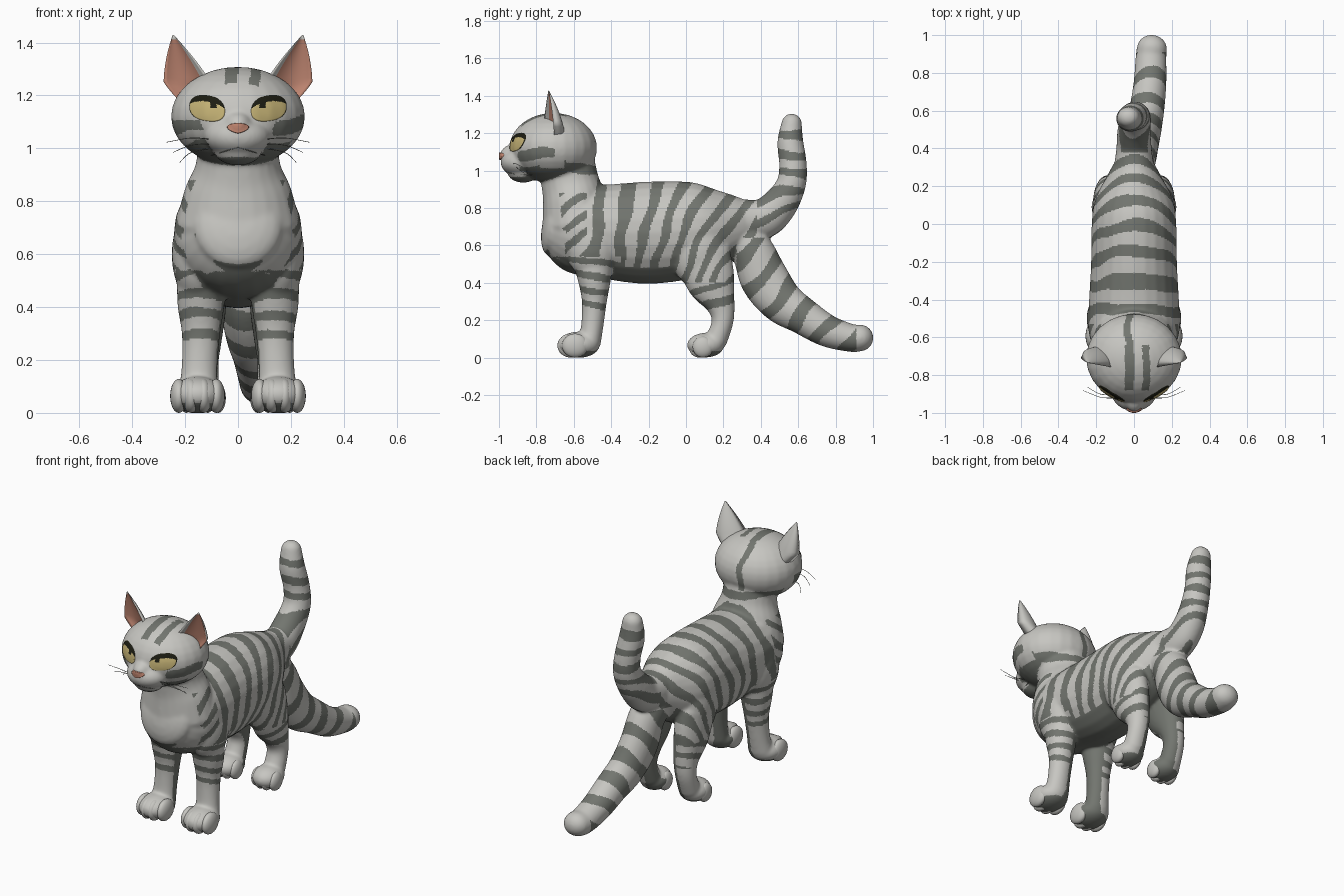
import bpy, bmesh, math
from math import sin, cos, pi
from mathutils import Vector, Matrix
from mathutils.bvhtree import BVHTree

if "Cube" in bpy.data.objects:
    bpy.data.objects.remove(bpy.data.objects["Cube"])


def mat(name, *c):
    m = bpy.data.materials.new(name)
    m.diffuse_color = (*c, 1)
    m.use_nodes = True
    m.node_tree.nodes["Principled BSDF"].inputs["Base Color"].default_value = m.diffuse_color
    return m


LIGHT = mat("light grey fur", .57, .565, .535)
DARK = mat("dark grey stripe", .17, .18, .16)
PINK = mat("inner ear pink", .55, .25, .175)
NOSE = mat("nose pink", .54, .24, .165)
GOLD = mat("eye gold", .56, .45, .18)
BLACK = mat("eye black", .012, .012, .006)


def finish(name, bm, mats):
    bmesh.ops.recalc_face_normals(bm, faces=bm.faces)
    me = bpy.data.meshes.new(name)
    bm.to_mesh(me)
    bm.free()
    for m in mats:
        me.materials.append(m)
    me.shade_smooth()
    ob = bpy.data.objects.new(name, me)
    bpy.context.collection.objects.link(ob)
    return ob


def ball(bm, c, r):
    bmesh.ops.create_uvsphere(bm, u_segments=24, v_segments=16, radius=1,
                              matrix=Matrix.Translation(c) @ Matrix.Diagonal((*r, 1)))


def catmull(a, b, c, d, t):
    return [.5 * (2 * q + (r - p) * t + (2 * p - 5 * q + 4 * r - s) * t * t
                  + (3 * q - p - 3 * r + s) * t ** 3) for p, q, r, s in zip(a, b, c, d)]


def loft(bm, pts, cap=1.0, n=24, sub=6):
    """Rounded tube through (x, y, z, side radius, other radius) points."""
    P = [pts[0]] + list(pts) + [pts[-1]]
    S = [catmull(*P[i:i + 4], k / sub) for i in range(len(pts) - 1) for k in range(sub)]
    S.append(list(pts[-1]))
    C = [Vector(s[:3]) for s in S]
    d = (C[-1] - C[0]).normalized()
    ref = Vector((0, 0, 1)) if abs(d.x) > .7 else Vector((1, 0, 0))
    rings = []
    for i, s in enumerate(S):
        T = (C[min(i + 1, len(C) - 1)] - C[max(i - 1, 0)]).normalized()
        rings.append((C[i], T, s[3], s[4]))

    def ends(ring, sign):
        c, T, a, b = ring
        return [(c + T * sign * cap * min(a, b) * sin(k * pi / 10.4), T,
                 a * cos(k * pi / 10.4), b * cos(k * pi / 10.4)) for k in range(1, 6)]
    rings = ends(rings[0], -1)[::-1] + rings + ends(rings[-1], 1)
    loops = []
    for c, T, a, b in rings:
        s = (ref - T * ref.dot(T)).normalized()
        u = T.cross(s)
        loops.append([bm.verts.new(c + s * a * cos(2 * pi * k / n) + u * b * sin(2 * pi * k / n))
                      for k in range(n)])
    for A, B in zip(loops, loops[1:]):
        for k in range(n):
            bm.faces.new((A[k], A[(k + 1) % n], B[(k + 1) % n], B[k]))
    bm.faces.new(loops[0][::-1])
    bm.faces.new(loops[-1])


# Body: torso, neck, head, legs and both tails fused into one skin
bm = bmesh.new()
loft(bm, [(0, -.70, .71, .17, .17), (0, -.6, .69, .235, .235), (0, -.45, .675, .24, .25),
          (0, -.22, .667, .228, .273), (0, 0, .68, .224, .262), (0, .13, .69, .205, .23),
          (0, .26, .71, .14, .165), (0, .35, .72, .09, .11)], cap=.4)
loft(bm, [(0, -.58, .72, .235, .19), (0, -.60, .85, .2, .167),
          (0, -.62, .94, .16, .155), (0, -.64, 1.05, .15, .15)])
ball(bm, (0, -.71, 1.12), (.254, .235, .188))
ball(bm, (0, -.88, 1.045), (.125, .112, .08))
ball(bm, (0, -.90, 1.085), (.06, .095, .06))
ball(bm, (0, -.87, .99), (.09, .085, .055))
for s in (-1, 1):
    ball(bm, (.15 * s, -.5, .6), (.101, .14, .19))
    loft(bm, [(.14 * s, -.5, .60, .09, .13), (.14 * s, -.49, .42, .09, .09),
              (.14 * s, -.49, .3, .073, .067), (.145 * s, -.50, .18, .068, .06),
              (.15 * s, -.515, .08, .075, .06)], cap=.5)
    ball(bm, (.153 * s, -.575, .068), (.1, .115, .07))
    ball(bm, (.12 * s, .07, .57), (.1, .155, .2))
    loft(bm, [(.13 * s, .09, .55, .085, .15), (.13 * s, .135, .40, .085, .13),
              (.13 * s, .185, .28, .07, .078), (.135 * s, .195, .19, .062, .058),
              (.135 * s, .16, .09, .065, .06)], cap=.5)
    ball(bm, (.135 * s, .105, .066), (.087, .1, .066))
loft(bm, [(0, .2, .74, .12, .12), (0, .39, .735, .095, .11), (0, .49, .805, .088, .098),
          (.01, .56, .92, .08, .08), (0, .572, 1.03, .075, .074), (-.02, .558, 1.15, .075, .07),
          (-.03, .565, 1.25, .06, .055)])
loft(bm, [(0, .28, .66, .1, .11), (.02, .36, .56, .1, .115), (.03, .42, .42, .1, .13),
          (.05, .51, .30, .097, .118), (.07, .62, .225, .092, .10), (.085, .75, .145, .087, .087),
          (.09, .88, .105, .082, .075), (.095, .93, .105, .08, .072)])
body = finish("body", bm, [])
rm = body.modifiers.new("fuse", 'REMESH')
rm.mode = 'VOXEL'
rm.voxel_size = .0075
sm = body.modifiers.new("soften", 'SMOOTH')
sm.factor = .5
sm.iterations = 18
bpy.context.view_layer.update()
me = bpy.data.meshes.new_from_object(body.evaluated_get(bpy.context.evaluated_depsgraph_get()))
body.modifiers.clear()
body.data = me
me.materials.clear()
me.materials.append(LIGHT)
me.materials.append(DARK)
me.shade_smooth()


# Stripes: one rule per body region
def band(u, period, centre, width=.47):
    return abs(((u - centre) / period + .5) % 1 - .5) < width / 2


def striped(p, n):
    x, y, z = p
    ax = abs(x)
    w = .012 * sin(17 * y + 9 * z + 4 * x) + .008 * sin(31 * z - 13 * y + 11 * x)
    if z > .97 and y < -.44:                                   # head
        if n.z < -.7 and y > -.9:
            return True
        if z > 1.19 and -.88 < y < -.64:
            return abs(x + .027 + w * .4) < .025 or abs(x - .064 + w * .4) < .019
        if y >= -.64 and z > 1.04:
            return abs(x + .02 + w) < .018
        if y > -.65:
            return .985 < z + w < 1.045
        return (ax > .13 and -.9 < y < -.7 and abs(z - 1.09 + w) < .022
                or ax > .1 and -.89 < y < -.78 and abs(z - 1.015 + w) < .018)
    if y > .38 and z > .64:                                    # raised tail
        return z < 1.23 and band(z + w - .5 * max(0, .95 - z) * (y - .5) * 4, .105, .985)
    if y > .27 and z <= .64:                                   # lowered tail
        return y < .91 and band(.75 * y - .66 * z + w, .147, .02)
    inward = -n.x if x > 0 else n.x
    if n.z < -.6 or z < .46 and .8 * inward + .35 * n.y - .45 * n.z > .6:
        return True                                            # underside, inner legs
    if y < -.35 and z < .54:                                   # front legs
        return z > .25 and band(z + .2 * (y + .5) + w * .5, .076, .285)
    if y < -.53:                                               # chest and shoulders
        return n.y > -.5 and ax > .15 and z < .88 and y > -.73 and band(z - .6 * y + w, .1, 1.18)
    if y > -.1 and z < .4:                                     # hind legs
        return z > .25 and band(z - .45 * y + w, .095, .22)
    lean = .15 + .75 * min(1, max(0, (y + .3) / .5))
    return z < .96 and band(y - lean * (z - .92) + w, .145, -.155)


for f in me.polygons:
    f.material_index = int(striped(f.center, f.normal))

# Toes
bm = bmesh.new()
for s in (-1, 1):
    for k in range(4):
        o = k - 1.5
        ball(bm, (.153 * s + o * .047, -.62 + .012 * o * o, .064), (.033, .07, .064))
        ball(bm, (.135 * s + o * .04, .068 + .01 * o * o, .056), (.029, .055, .056))
finish("toes", bm, [LIGHT])

# Ears: crescent sections with a pink hollow at the front
for s, name in ((-1, "left_ear"), (1, "right_ear")):
    bm = bmesh.new()
    L, N = 16, 12
    rows = []
    for i in range(L + 1):
        t = i / L * .985
        k = 1 - t ** 1.6
        hw = .105 * k - .03 * max(0, .3 - t) / .3
        cx, yc, z = .168 + .078 * t - .03 * max(0, .3 - t) / .3, -.735, 1.17 + .262 * t
        us = [-1 + 2 * j / N for j in range(N + 1)]
        front = [(u, yc + k * (.03 * u + .045 * (1 - u * u))) for u in us]
        back = [(u, yc + k * (.03 * u + .085 * math.sqrt(1 - u * u))) for u in us[-2:0:-1]]
        rows.append([bm.verts.new((s * (cx + u * hw), y, z)) for u, y in front + back])
    M = len(rows[0])
    for i, (A, B) in enumerate(zip(rows, rows[1:])):
        for j in range(M):
            f = bm.faces.new((A[j], A[(j + 1) % M], B[(j + 1) % M], B[j]))
            f.material_index = int(2 <= j < N and i < L - 1)
    bm.faces.new(rows[-1])
    bm.faces.new(rows[0])
    finish(name, bm, [LIGHT, PINK])

# Face details are laid onto the head surface
tree = BVHTree.FromPolygons([v.co for v in me.vertices], [tuple(p.vertices) for p in me.polygons])


def on_face(x, z, lift):
    hit = tree.ray_cast(Vector((x, -2, z)), Vector((0, 1, 0)))[0]
    return Vector((x, (hit.y if hit else -.8) - lift, z))


def decal(name, cx, cz, outline, rule, mats, lift):
    bm = bmesh.new()
    R, N = 18, 64
    uv = {}
    loops = []
    for i in range(R + 1):
        r = max(i / R, .01)
        loop = []
        for k in range(N):
            dx, dz = outline(2 * pi * k / N)
            v = bm.verts.new(on_face(cx + dx * r, cz + dz * r, lift if i < R else -.004))
            uv[v] = (dx * r, dz * r)
            loop.append(v)
        loops.append(loop)
    for i, (A, B) in enumerate(zip(loops, loops[1:])):
        for k in range(N):
            f = bm.faces.new((A[k], A[(k + 1) % N], B[(k + 1) % N], B[k]))
            f.material_index = rule(sum(uv[v][0] for v in f.verts) / 4,
                                    sum(uv[v][1] for v in f.verts) / 4, i / R)
    bm.faces.new(loops[0]).material_index = rule(0, 0, 0)
    ob = finish(name, bm, mats)
    if sum(p.normal.y * p.area for p in ob.data.polygons) > 0:
        ob.data.flip_normals()


for s, name in ((-1, "left_eye"), (1, "right_eye")):
    def eye_outline(a):
        dx = .069 * math.copysign(abs(cos(a)) ** .85, cos(a))
        dz = .05 * sin(a) if sin(a) > 0 else -.05 * abs(sin(a)) ** .75
        return dx, dz + .13 * dx * s

    def eye_rule(dx, dz, r):
        o = dx * s                       # positive towards the outer corner
        lid = dz - .13 * o > .026 - 4 * o * o and dz - .13 * o > .004
        pupil = abs(o + .024) < .012 and dz > 0
        return int(lid or pupil or r > .93 and o > .045)
    decal(name, .117 * s, 1.152, eye_outline, eye_rule, [GOLD, BLACK], .005)


def nose_outline(a):
    if sin(a) > 0:
        return .042 * cos(a), .015 * sin(a)
    return .042 * cos(a) * abs(cos(a)) ** .6, .025 * sin(a)


decal("nose", 0, 1.081, nose_outline, lambda dx, dz, r: 0, [NOSE], .009)

# Mouth line and whiskers
bm = bmesh.new()
for s in (-1, 1):
    loft(bm, [(*on_face(x * s, z, -.001), .002, .002)
              for x, z in ((0, 1.004), (.035, .994), (.07, .982), (.1, .974))], n=6)
finish("mouth", bm, [DARK])
bm = bmesh.new()
for s in (-1, 1):
    for k in range(3):
        z = 1.035 - .018 * k
        a = on_face(.11 * s, z, -.004)
        loft(bm, [(*a, .002, .002), (.18 * s, a.y + .005, z + .004 - .01 * k, .0015, .0015),
                  ((.27 - .025 * k) * s, a.y + .04, z - .012 - .02 * k, .001, .001)], n=5)
finish("whiskers", bm, [DARK])
